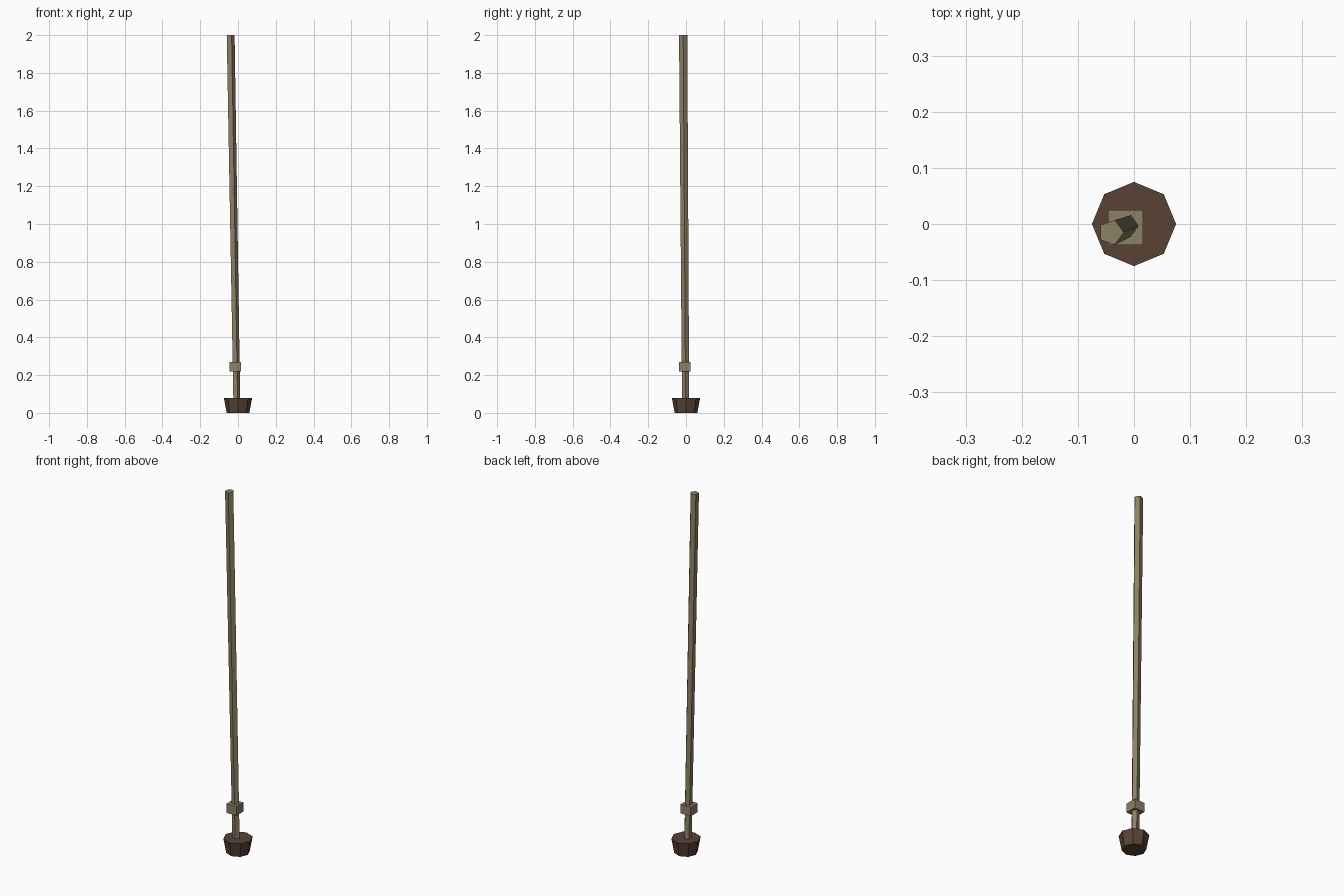
import bpy, bmesh, math

if "Cube" in bpy.data.objects:
    bpy.data.objects.remove(bpy.data.objects["Cube"])


def material(name, rgb):
    m = bpy.data.materials.new(name)
    m.diffuse_color = (*rgb, 1)
    m.use_nodes = True
    m.node_tree.nodes["Principled BSDF"].inputs["Base Color"].default_value = m.diffuse_color
    return m


def loft(name, rings, sides, mat):
    """Flat-shaded prism through rings of (x, y, z, radius, start angle in degrees)."""
    bm = bmesh.new()
    loops = []
    for x, y, z, r, a in rings:
        angles = [math.radians(a) + math.tau * i / sides for i in range(sides)]
        loops.append([bm.verts.new((x + r * math.cos(t), y + r * math.sin(t), z)) for t in angles])
    for lo, hi in zip(loops, loops[1:]):
        for i in range(sides):
            j = (i + 1) % sides
            bm.faces.new((lo[i], lo[j], hi[j], hi[i]))
    bm.faces.new(loops[0][::-1])
    bm.faces.new(loops[-1])
    mesh = bpy.data.meshes.new(name)
    bm.to_mesh(mesh)
    bm.free()
    mesh.materials.append(mat)
    ob = bpy.data.objects.new(name, mesh)
    bpy.context.collection.objects.link(ob)
    return ob


wood = material("pale_wood", (0.26, 0.22, 0.13))
dark = material("dark_foot", (0.10, 0.055, 0.035))

# Flared octagonal foot
loft("foot", [(0, 0, 0, 0.06, 0), (0, 0, 0.08, 0.075, 0)], 8, dark)

# Leaning five-sided pole, starting inside the foot
loft("pole", [(-0.008, -0.002, 0.04, 0.02, 0), (-0.041, -0.015, 2.0, 0.023, 0)], 5, wood)

# Square collar around the pole
loft("collar", [(-0.015, -0.006, z, 0.031 * math.sqrt(2), 45) for z in (0.22, 0.27)], 4, wood)
